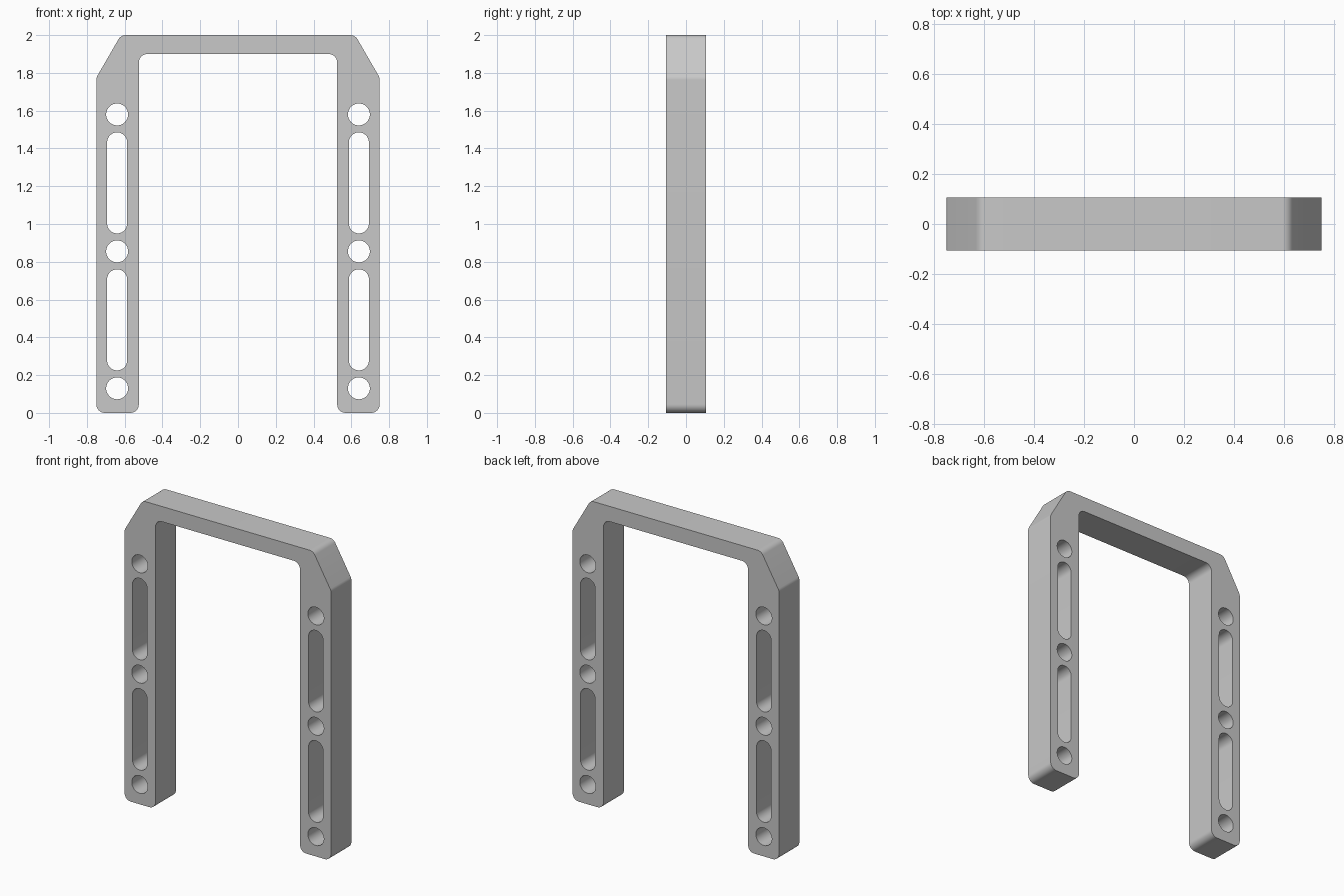
import bpy
import bmesh
from math import pi, sin, cos, radians
from mathutils import Vector, Matrix

default = bpy.data.objects.get("Cube")
if default:
    bpy.data.objects.remove(default, do_unlink=True)

DEPTH = 0.212      # front to back
FILLET = 0.045     # corner rounding of the outline
LEG_X = 0.64       # centre line of each leg


def rounded(corners, radius, steps=8):
    """Replace every corner of a polygon with a tangent arc."""
    points = []
    for i, corner in enumerate(corners):
        c = Vector(corner)
        a = (Vector(corners[i - 1]) - c).normalized()
        b = (Vector(corners[(i + 1) % len(corners)]) - c).normalized()
        half = a.angle(b) / 2
        centre = c + (a + b).normalized() * radius / sin(half)
        start = c + a * radius * cos(half) / sin(half) - centre
        turn = start.angle_signed(c + b * radius * cos(half) / sin(half) - centre)
        for s in range(steps + 1):
            points.append(centre + Matrix.Rotation(-turn * s / steps, 2) @ start)
    return points


def slot(x, low, high, radius, steps=24):
    """Upright slot; a round hole when low and high are two radii apart."""
    points = []
    for z, begin in ((high - radius, 0), (low + radius, pi)):
        for s in range(steps + 1):
            t = begin + pi * s / steps
            points.append(Vector((x + radius * cos(t), z + radius * sin(t))))
    # a full circle would repeat its joining points
    return [p for i, p in enumerate(points) if (p - points[i - 1]).length > 1e-5]


# Arch outline: right half, then mirrored
half = [(0.525, 1.9), (0.525, 0), (0.75, 0), (0.75, 1.775), (0.62, 2.0)]
outline = half + [(-x, z) for x, z in reversed(half)]
loops = [rounded(outline, FILLET)]

# Holes and slots through both legs
for side in (-1, 1):
    for z in (0.13, 0.855, 1.58):
        loops.append(slot(side * LEG_X, z - 0.058, z + 0.058, 0.058))
    for low in (0.225, 0.95):
        loops.append(slot(side * LEG_X, low, low + 0.535, 0.053))

# Filled and extruded profile
profile = bpy.data.curves.new("frame_profile", "CURVE")
profile.dimensions = "2D"
profile.fill_mode = "BOTH"
profile.extrude = DEPTH / 2
for loop in loops:
    spline = profile.splines.new("POLY")
    spline.points.add(len(loop) - 1)
    for point, p in zip(spline.points, loop):
        point.co = (p.x, p.y, 0, 1)
    spline.use_cyclic_u = True

helper = bpy.data.objects.new("frame_profile", profile)
bpy.context.collection.objects.link(helper)
bpy.context.view_layer.update()
depsgraph = bpy.context.evaluated_depsgraph_get()
mesh = bpy.data.meshes.new_from_object(helper.evaluated_get(depsgraph))
bpy.data.objects.remove(helper, do_unlink=True)

# Stand the solid upright and weld it
mesh.transform(Matrix.Rotation(pi / 2, 4, "X"))
bm = bmesh.new()
bm.from_mesh(mesh)
bmesh.ops.remove_doubles(bm, verts=bm.verts, dist=1e-5)
bmesh.ops.recalc_face_normals(bm, faces=bm.faces)
bm.to_mesh(mesh)
bm.free()

# Grey material
grey = bpy.data.materials.new("light_grey")
grey.use_nodes = True
colour = (0.58, 0.58, 0.58, 1)
grey.diffuse_color = colour
grey.node_tree.nodes["Principled BSDF"].inputs["Base Color"].default_value = colour
mesh.materials.clear()
mesh.materials.append(grey)

frame = bpy.data.objects.new("arch_frame", mesh)
mesh.name = "arch_frame"
bpy.context.collection.objects.link(frame)
bpy.ops.object.select_all(action="DESELECT")
frame.select_set(True)
bpy.context.view_layer.objects.active = frame
bpy.ops.object.shade_smooth_by_angle(angle=radians(30))
